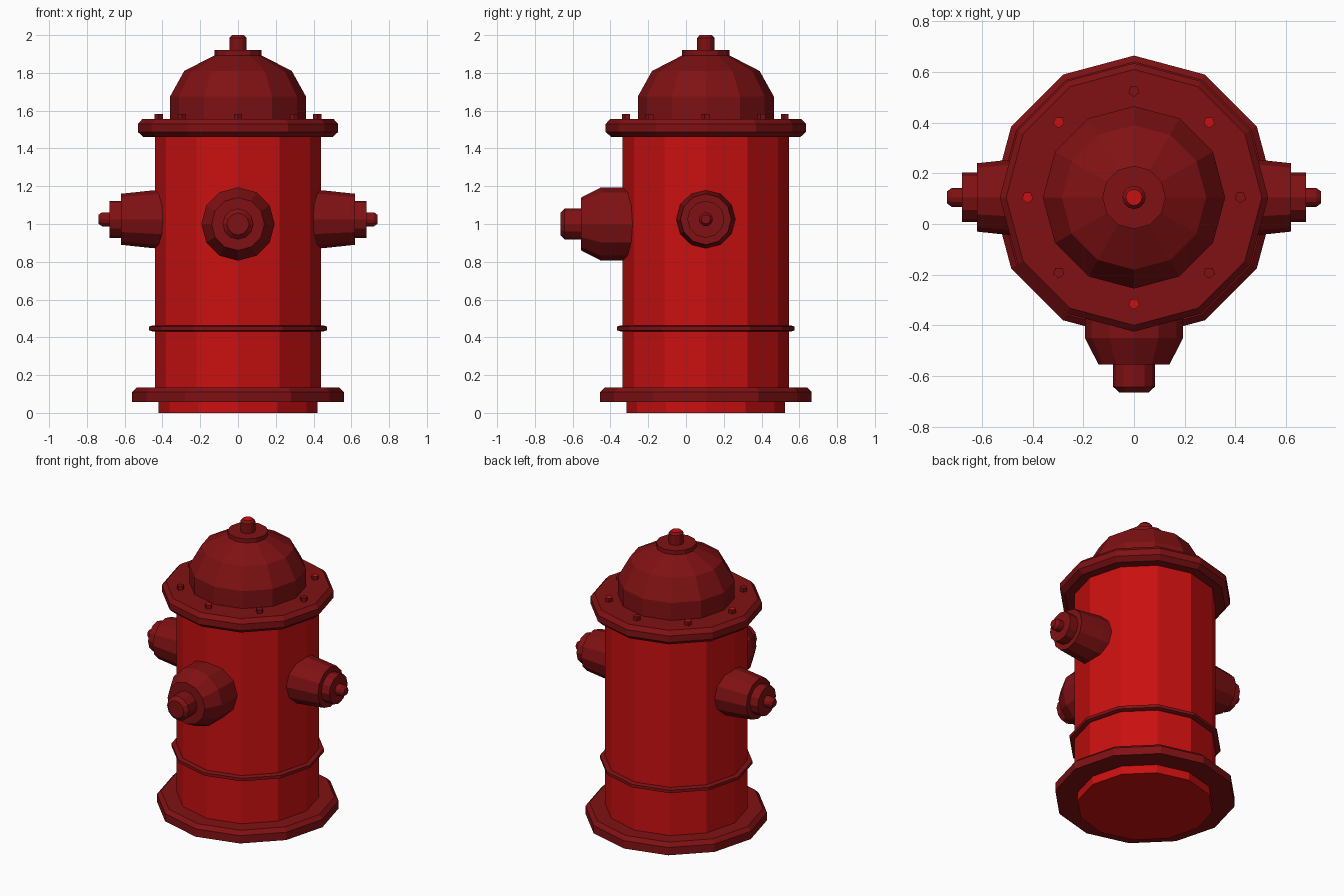
import bpy, bmesh, math
from mathutils import Vector

if "Cube" in bpy.data.objects:
    bpy.data.objects.remove(bpy.data.objects["Cube"])

CY = 0.105  # y of the barrel axis


def material(name, rgb):
    m = bpy.data.materials.new(name)
    m.diffuse_color = (*rgb, 1.0)
    m.use_nodes = True
    m.node_tree.nodes["Principled BSDF"].inputs["Base Color"].default_value = m.diffuse_color
    return m


BRIGHT = material("bright red", (0.59, 0.005, 0.005))
DARK = material("dark red", (0.215, 0.0055, 0.0065))


def lathe(name, profile, origin, mats, axis=(0, 0, 1), sides=12, phase=0.0):
    """Revolve (radius, height) points; a second material colours the end cap."""
    bm = bmesh.new()
    rings = []
    for r, h in profile:
        rings.append([bm.verts.new((r * math.cos(phase + 2 * math.pi * i / sides),
                                    r * math.sin(phase + 2 * math.pi * i / sides), h))
                      for i in range(sides)])
    for a, b in zip(rings, rings[1:]):
        for i in range(sides):
            j = (i + 1) % sides
            bm.faces.new((a[i], a[j], b[j], b[i]))
    bm.faces.new(rings[0][::-1])
    end = bm.faces.new(rings[-1])
    end.material_index = len(mats) - 1
    bm.transform(Vector(axis).to_track_quat('Z', 'Y').to_matrix().to_4x4())
    mesh = bpy.data.meshes.new(name)
    bm.to_mesh(mesh)
    bm.free()
    for m in mats:
        mesh.materials.append(m)
    ob = bpy.data.objects.new(name, mesh)
    ob.location = origin
    bpy.context.collection.objects.link(ob)
    return ob


C = (0, CY, 0)

# Foot, barrel and the flanges around it
lathe("foot", [(0.42, 0), (0.42, 0.06)], C, [BRIGHT])
lathe("base_flange", [(0.56, 0.057), (0.56, 0.11), (0.535, 0.135)], C, [DARK])
lathe("barrel", [(0.44, 0.12), (0.44, 1.48)], C, [BRIGHT])
lathe("barrel_band", [(0.455, 0.432), (0.47, 0.437), (0.47, 0.457), (0.455, 0.462)], C, [DARK])
lathe("top_flange", [(0.50, 1.46), (0.53, 1.487), (0.53, 1.53), (0.505, 1.557)], C, [DARK])

# Bonnet with cap disc and operating nut
lathe("bonnet", [(0.36, 1.55), (0.36, 1.675), (0.285, 1.81), (0.12, 1.895)], C, [DARK])
lathe("cap_disc", [(0.125, 1.89), (0.125, 1.92)], C, [DARK])
lathe("operating_nut", [(0.046, 1.91), (0.046, 1.985), (0.032, 2.0)], C, [DARK, BRIGHT])

# Flange bolts, some with bright heads
for k in range(8):
    a = math.radians(45 * k)
    mats = [DARK, BRIGHT] if k in (1, 3, 4, 6) else [DARK]
    lathe(f"flange_bolt_{k + 1}", [(0.023, 1.54), (0.023, 1.583)],
          (0.42 * math.cos(a), CY + 0.42 * math.sin(a), 0), mats, sides=5, phase=math.pi / 2)

# Side outlets: tapered sleeve, cap and nut
for side, s in (("left", -1), ("right", 1)):
    lathe(f"{side}_outlet",
          [(0.158, 0.38), (0.152, 0.46), (0.135, 0.62), (0.098, 0.62), (0.098, 0.68),
           (0.037, 0.68), (0.037, 0.72), (0.024, 0.738)],
          (0, CY, 1.025), [DARK], axis=(s, 0, 0))

# Large front outlet
lathe("front_outlet",
      [(0.194, 0.25), (0.194, 0.45), (0.14, 0.555), (0.082, 0.555), (0.082, 0.643), (0.058, 0.665)],
      (0, 0, 1.0), [DARK], axis=(0, -1, 0))
